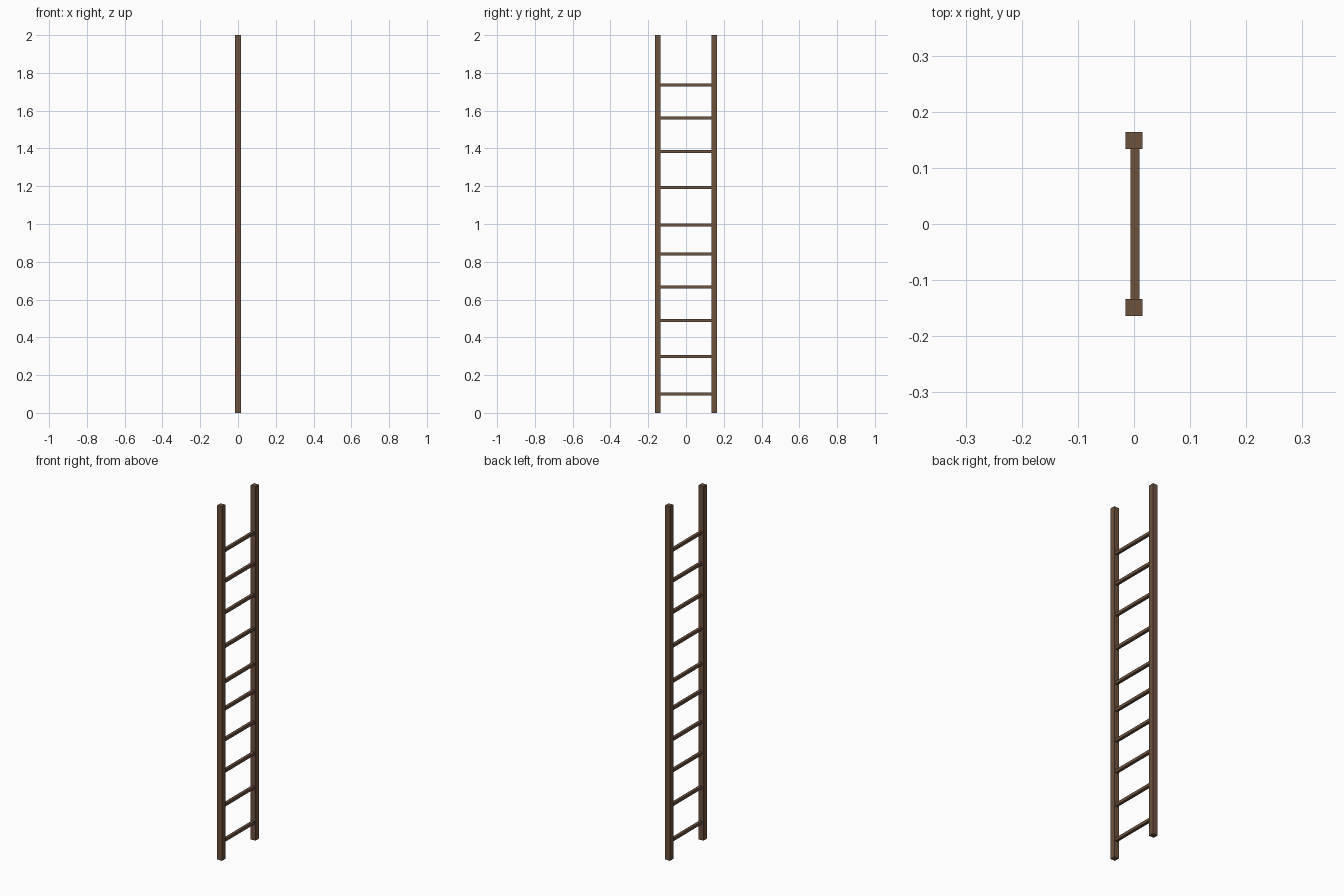
import bpy

if "Cube" in bpy.data.objects:
    bpy.data.objects.remove(bpy.data.objects["Cube"])

wood = bpy.data.materials.new("brown wood")
wood.diffuse_color = (0.15, 0.083, 0.047, 1)
wood.use_nodes = True
wood.node_tree.nodes["Principled BSDF"].inputs["Base Color"].default_value = wood.diffuse_color

HEIGHT = 2.0
RAIL = 0.03        # square rail section
RAIL_Y = 0.149     # rail centre offset
RUNG = 0.016       # square rung section


def box(name, location, size):
    bpy.ops.mesh.primitive_cube_add(size=1, location=location)
    ob = bpy.context.object
    ob.name = name
    ob.scale = size
    bpy.ops.object.transform_apply(location=False, rotation=False, scale=True)
    ob.data.materials.append(wood)


# Two square side rails
for name, side in (("left_rail", -1), ("right_rail", 1)):
    box(name, (0, side * RAIL_Y, HEIGHT / 2), (RAIL, RAIL, HEIGHT))

# Square rungs: the same group of five, repeated once higher up
group = (0.100, 0.299, 0.490, 0.667, 0.841)
heights = [z + lift for lift in (0, 0.895) for z in group]
for i, z in enumerate(heights, 1):
    box(f"rung_{i}", (0.0015, 0, z), (RUNG, 2 * RAIL_Y - RAIL + 0.004, RUNG))
